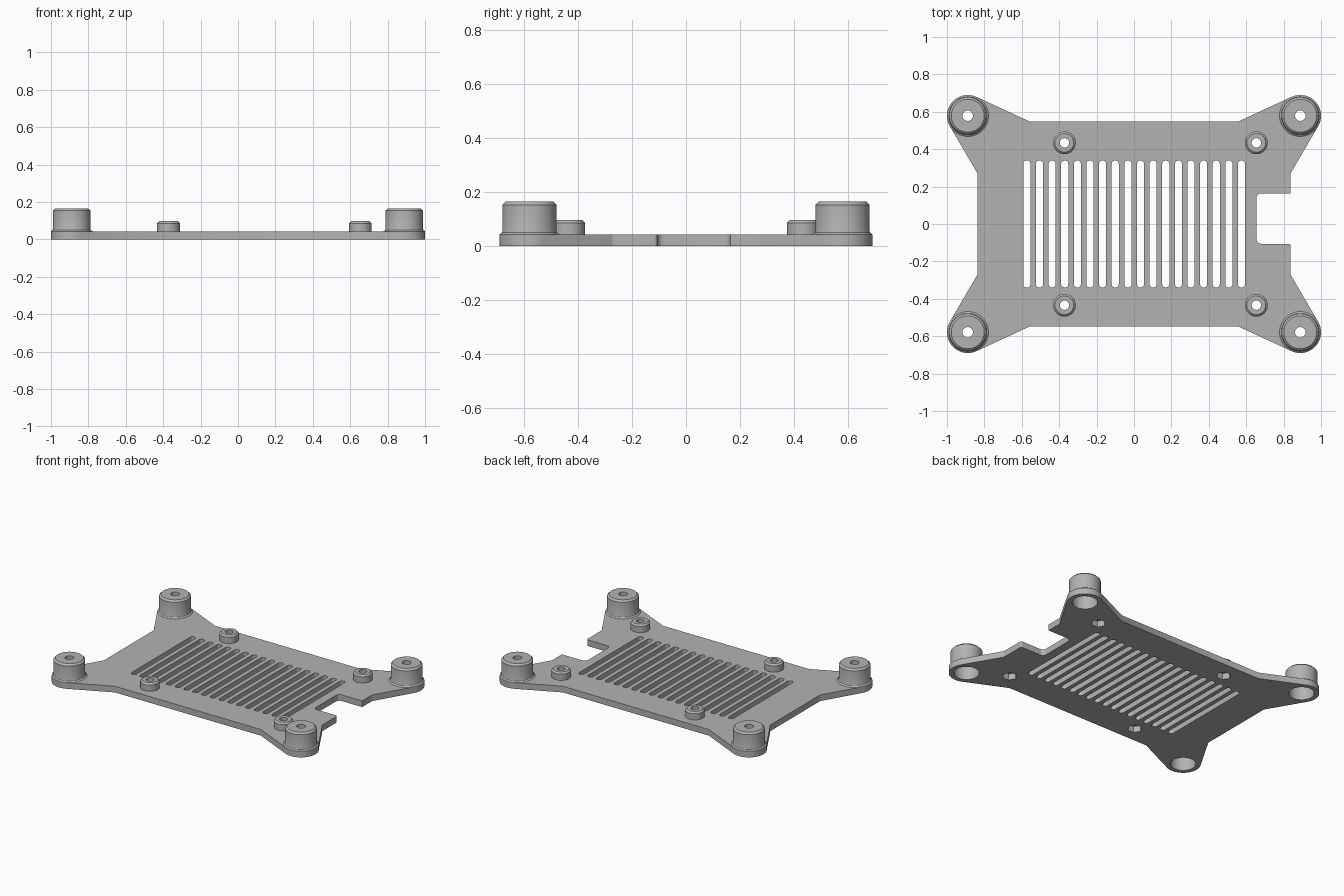
import bpy, bmesh
from math import acos, atan2, cos, sin, pi, tau
from mathutils import Vector

cube = bpy.data.objects.get("Cube")
if cube:
    bpy.data.objects.remove(cube)

PLATE = 0.043            # plate thickness
POST = Vector((0.889, 0.579))
PAD_R = 0.111
MIRRORS = [(1, 1), (-1, 1), (-1, -1), (1, -1)]
STANDOFFS = [(x, y) for x in (-0.372, 0.654) for y in (-0.434, 0.434)]

grey = bpy.data.materials.new("light grey")
grey.use_nodes = True
colour = (0.45, 0.45, 0.45, 1)
grey.diffuse_color = colour
grey.node_tree.nodes["Principled BSDF"].inputs["Base Color"].default_value = colour


def arc(centre, r, start, end, n):
    return [Vector((centre[0] + r * cos(start + (end - start) * i / n),
                    centre[1] + r * sin(start + (end - start) * i / n))) for i in range(n + 1)]


def circle(centre, r, n):
    return arc(centre, r, 0, tau, n)[:-1]


def rounded(corner, before, after, r):
    """Quarter-round a square corner, given unit directions to its neighbours."""
    c, u, v = Vector(corner), Vector(before) * r, Vector(after) * r
    mid = c + u + v
    return [mid - v * cos(t * pi / 12) - u * sin(t * pi / 12) for t in range(7)]


def finish(obj):
    obj.data.materials.clear()
    obj.data.materials.append(grey)
    bpy.ops.object.select_all(action='DESELECT')
    obj.select_set(True)
    bpy.context.view_layer.objects.active = obj
    bpy.ops.object.shade_smooth_by_angle(angle=0.5)


def flat_plate(name, loops):
    """Fill nested outlines and extrude them to the plate thickness."""
    curve = bpy.data.curves.new(name + " outline", 'CURVE')
    curve.dimensions = '2D'
    curve.fill_mode = 'BOTH'
    curve.extrude = PLATE / 2
    for loop in loops:
        spline = curve.splines.new('POLY')
        spline.points.add(len(loop) - 1)
        for point, p in zip(spline.points, loop):
            point.co = (p[0], p[1], 0, 1)
        spline.use_cyclic_u = True
    helper = bpy.data.objects.new(name + " helper", curve)
    bpy.context.collection.objects.link(helper)
    graph = bpy.context.evaluated_depsgraph_get()
    mesh = bpy.data.meshes.new_from_object(helper.evaluated_get(graph))
    bpy.data.objects.remove(helper)
    bm = bmesh.new()
    bm.from_mesh(mesh)
    bmesh.ops.remove_doubles(bm, verts=bm.verts, dist=1e-5)
    bmesh.ops.translate(bm, verts=bm.verts, vec=(0, 0, PLATE / 2))
    bmesh.ops.recalc_face_normals(bm, faces=bm.faces)
    bm.to_mesh(mesh)
    bm.free()
    obj = bpy.data.objects.new(name, mesh)
    bpy.context.collection.objects.link(obj)
    finish(obj)


def lathe(name, profile, centre, n=48):
    bm = bmesh.new()
    verts = [bm.verts.new((r, 0, z)) for r, z in profile]
    edges = [bm.edges.new(pair) for pair in zip(verts, verts[1:] + verts[:1])]
    bmesh.ops.spin(bm, geom=verts + edges, cent=(0, 0, 0), axis=(0, 0, 1),
                   angle=tau, steps=n, use_merge=True)
    bmesh.ops.remove_doubles(bm, verts=bm.verts, dist=1e-5)
    bmesh.ops.recalc_face_normals(bm, faces=bm.faces)
    mesh = bpy.data.meshes.new(name)
    bm.to_mesh(mesh)
    bm.free()
    obj = bpy.data.objects.new(name, mesh)
    obj.location = (*centre, 0)
    bpy.context.collection.objects.link(obj)
    finish(obj)


# Plate outline: one corner ear with tangent flanks, mirrored to all four
side, end = Vector((0.838, 0.272)), Vector((0.56, 0.549))


def tangent(point, sign):
    d = point - POST
    return atan2(d.y, d.x) + sign * acos(PAD_R / d.length)


quarter = [side] + arc(POST, PAD_R, tangent(side, 1), tangent(end, -1) % tau, 20) + [end]
outline = []
for sx, sy in MIRRORS:
    points = [Vector((p.x * sx, p.y * sy)) for p in quarter]
    outline += points if sx * sy > 0 else points[::-1]

# Cable notch in the left edge
low, high, inner = -0.106, 0.164, 0.655
outline += rounded((side.x, low), (0, -1), (-1, 0), 0.012)
outline += rounded((inner, low), (1, 0), (0, 1), 0.026)
outline += rounded((inner, high), (0, -1), (1, 0), 0.026)
outline.append(Vector((side.x, high)))

# Vent slots, screw pockets and hexagonal nut pockets
loops = [outline]
for i in range(18):
    x = -0.573 + i * 0.0675
    loops.append(arc((x, 0.321), 0.019, 0, pi, 10) + arc((x, -0.321), 0.019, pi, tau, 10))
loops += [circle((POST.x * sx, POST.y * sy), 0.08, 48) for sx, sy in MIRRORS]
loops += [circle(c, 0.047, 6) for c in STANDOFFS]
flat_plate("vented_plate", loops)

# Hollow corner posts and small standoffs
post = [(PAD_R, PLATE), (0.102, 0.050), (0.1, 0.056), (0.1, 0.153), (0.088, 0.165),
        (0.028, 0.165), (0.028, 0.12), (0.08, 0.12), (0.08, PLATE)]
for sx, sy in MIRRORS:
    lathe("corner_post", post, (POST.x * sx, POST.y * sy))
standoff = [(0.061, PLATE), (0.061, 0.086), (0.05, 0.097), (0.025, 0.097), (0.025, PLATE)]
for c in STANDOFFS:
    lathe("standoff", standoff, c, 32)
